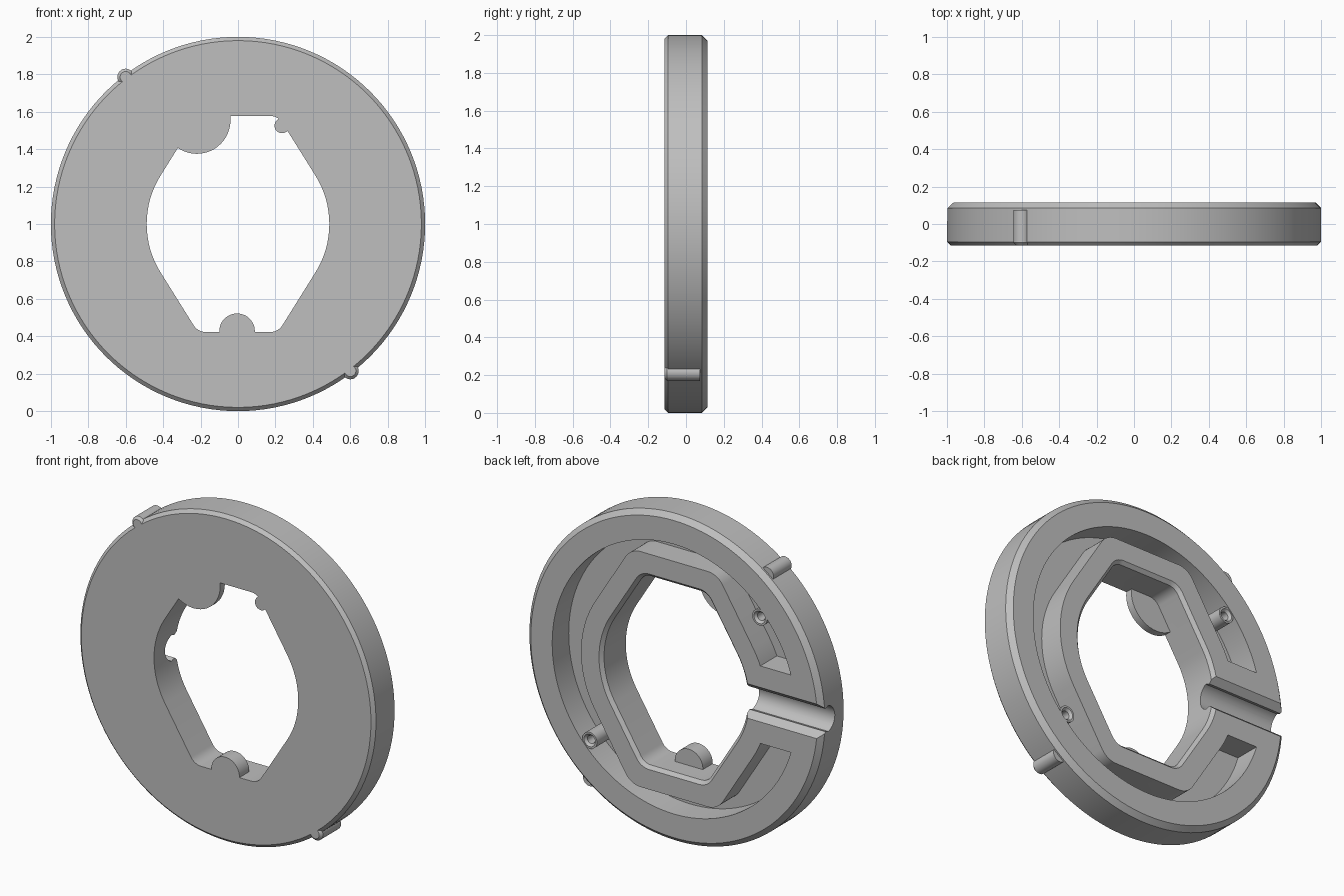
import bpy, bmesh
from math import sin, cos, radians, pi

if "Cube" in bpy.data.objects:
    bpy.data.objects.remove(bpy.data.objects["Cube"], do_unlink=True)

FRONT, BACK = -0.115, 0.115
FLOOR = -0.045          # bottom of the rear groove
SLANT = 32              # direction of the slanted opening sides, degrees

grey = bpy.data.materials.new("plain grey")
grey.use_nodes = True
grey.diffuse_color = (0.52, 0.52, 0.52, 1)
grey.node_tree.nodes["Principled BSDF"].inputs["Base Color"].default_value = (0.52, 0.52, 0.52, 1)


def loft(name, loops):
    """Closed solid through matching loops of 3D points."""
    bm = bmesh.new()
    rings = [[bm.verts.new(p) for p in loop] for loop in loops]
    n = len(rings[0])
    for a, b in zip(rings, rings[1:]):
        for i in range(n):
            j = (i + 1) % n
            bm.faces.new((a[i], a[j], b[j], b[i]))
    bm.faces.new(rings[0])
    bm.faces.new(rings[-1])
    bmesh.ops.recalc_face_normals(bm, faces=bm.faces)
    mesh = bpy.data.meshes.new(name)
    bm.to_mesh(mesh)
    bm.free()
    mesh.materials.append(grey)
    ob = bpy.data.objects.new(name, mesh)
    bpy.context.collection.objects.link(ob)
    return ob


def turned(name, x, z, profile, n=48):
    """Round solid along y from (radius, y) pairs."""
    return loft(name, [[(x + r * cos(2 * pi * i / n), y, z + r * sin(2 * pi * i / n))
                        for i in range(n)] for r, y in profile])


def arc(cx, cz, r, a0, a1, n):
    return [(cx + r * cos(radians(a0 + (a1 - a0) * i / n)),
             cz + r * sin(radians(a0 + (a1 - a0) * i / n))) for i in range(n + 1)]


def hex_loop(radius, top, corner, y):
    """Rounded six-sided outline: bowed sides, slanted flanks, flat ends."""
    s = radians(SLANT)
    cz = top - corner
    cx = (radius - corner - sin(s) * cz) / cos(s)
    side = arc(0, 0, radius, -SLANT, SLANT, 16)
    up = arc(cx, cz, corner, SLANT, 90, 8)
    half = side + up + [(-x, z) for x, z in reversed(up)]
    pts = half + [(-x, -z) for x, z in half[:len(side) + len(up)]]
    pts += [(x, -z) for x, z in reversed(up)]
    return [(x, y, 1 + z) for x, z in pts]


def combine(target, tool, operation):
    """Apply a boolean and discard the tool."""
    tool.hide_render = True
    mod = target.modifiers.new("combine", 'BOOLEAN')
    mod.operation = operation
    mod.solver = 'EXACT'
    mod.object = tool
    deps = bpy.context.evaluated_depsgraph_get()
    mesh = bpy.data.meshes.new_from_object(target.evaluated_get(deps))
    target.modifiers.clear()
    target.data = mesh
    bpy.data.objects.remove(tool, do_unlink=True)


# Chamfered disc
body = turned("ring_body", 0, 1, [(0.98, FRONT), (1, FRONT + 0.02),
                                  (1, BACK - 0.03), (0.97, BACK)], 128)

# Rear groove: round pocket leaving the inner wall and the channel block standing
groove = turned("groove_cutter", 0, 1, [(0.825, FLOOR), (0.825, 0.3)], 128)
wall = loft("inner_wall", [hex_loop(0.63, 0.72, 0.12, y) for y in (-0.2, 0.4)])
combine(groove, wall, 'DIFFERENCE')
block = loft("channel_block", [[(x, y, 1 + z) for x, z in
             ((-0.9, -0.237), (-0.4, -0.237), (-0.4, 0.237), (-0.9, 0.237))]
             for y in (-0.25, 0.45)])
combine(groove, block, 'DIFFERENCE')
combine(body, groove, 'DIFFERENCE')

# Central opening with a bevelled rear lip
opening = loft("opening_cutter", [hex_loop(0.488 + d, 0.578 + d, 0.08 + d, y) for d, y in
               ((0, -0.3), (0, BACK - 0.02), (0.02, BACK), (0.06, BACK + 0.04))])
combine(body, opening, 'DIFFERENCE')

# Cable channel: round bed with flared lips, open to the back
bed = [(0.075 + y, z) for z, y in arc(0, 0, 0.085, 200, 340, 20)]
bed = [(0.115 + 0.05, -0.15), (0.075, -0.07)] + bed + [(0.075, 0.07), (0.115 + 0.05, 0.15)]
channel = loft("channel_cutter", [[(x, y, 1 + z) for y, z in bed] for x in (-1.2, -0.2)])
combine(body, channel, 'DIFFERENCE')

# Front tabs reaching into the opening
for name, x, z, r, back in (("large_tab", -0.22, 1.555, 0.18, -0.07),
                            ("small_tab", 0.235, 1.525, 0.04, -0.07),
                            ("lower_tab", -0.005, 0.427, 0.095, -0.02)):
    combine(body, turned(name, x, z, [(r, FRONT), (r, back)]), 'UNION')

# Rim pins and screw posts, each in an opposite pair
for s in (-1, 1):
    pin = turned("rim_pin", 0.6 * s, 1 - 0.785 * s,
                 [(0.03, FRONT), (0.045, FRONT + 0.015), (0.045, 0.075)], 32)
    combine(body, pin, 'UNION')
    px, pz = 0.575 * s, 1 - 0.53 * s
    post = turned("screw_post", px, pz, [(0.05, FLOOR - 0.02), (0.05, 0.11)], 32)
    combine(body, post, 'UNION')
    bore = turned("screw_bore", px, pz, [(0.025, 0), (0.025, 0.095), (0.04, 0.112), (0.04, 0.2)], 32)
    combine(body, bore, 'DIFFERENCE')

# Smooth curved walls, keep edges crisp
bpy.ops.object.select_all(action='DESELECT')
body.select_set(True)
bpy.context.view_layer.objects.active = body
bpy.ops.object.shade_smooth_by_angle(angle=radians(25))
